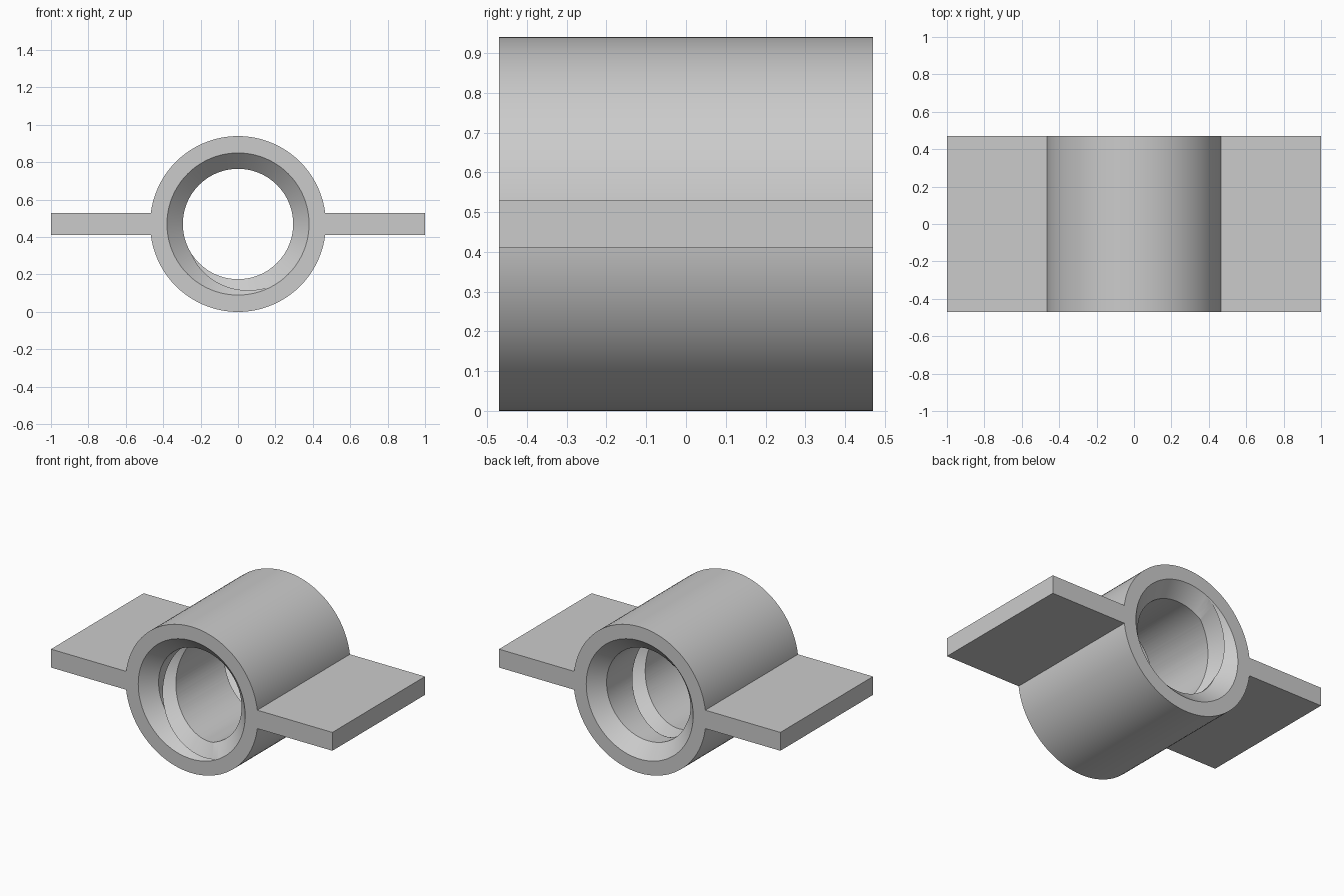
import bpy, bmesh, math

if "Cube" in bpy.data.objects:
    bpy.data.objects.remove(bpy.data.objects["Cube"])

R_OUT, R_RIM, R_BORE = 0.47, 0.38, 0.295
HALF, ZC, SEG = 0.47, 0.47, 96
PITCH, GROOVE_HALF = 0.62, 0.065

grey = bpy.data.materials.new("light_grey")
grey.diffuse_color = (0.6, 0.6, 0.6, 1)
grey.use_nodes = True
grey.node_tree.nodes["Principled BSDF"].inputs["Base Color"].default_value = grey.diffuse_color


def make_object(name, bm):
    bmesh.ops.recalc_face_normals(bm, faces=bm.faces)
    mesh = bpy.data.meshes.new(name)
    bm.to_mesh(mesh)
    bm.free()
    mesh.materials.append(grey)
    obj = bpy.data.objects.new(name, mesh)
    bpy.context.collection.objects.link(obj)
    return obj


def skin(bm, rings, closed):
    """Bridge successive closed rings of vertices with quads."""
    n, count = len(rings[0]), len(rings)
    for i in range(count if closed else count - 1):
        a, b = rings[i], rings[(i + 1) % count]
        for j in range(n):
            k = (j + 1) % n
            bm.faces.new((a[j], a[k], b[k], b[j]))
    if not closed:
        bm.faces.new(rings[0])
        bm.faces.new(rings[-1])


def ring(bm, profile, angle):
    """Place (radius, y) points at an angle around the bore axis."""
    c, s = math.cos(angle), math.sin(angle)
    return [bm.verts.new((r * c, y, ZC + r * s)) for r, y in profile]


def boolean(target, tool, operation):
    mod = target.modifiers.new(operation.lower(), 'BOOLEAN')
    mod.operation, mod.solver, mod.object = operation, 'EXACT', tool
    bpy.context.view_layer.objects.active = target
    bpy.ops.object.modifier_apply(modifier=mod.name)
    bpy.data.objects.remove(tool, do_unlink=True)


# Sleeve: tube with a chamfered bore at both ends
chamfer = R_RIM - R_BORE
profile = [(R_OUT, -HALF), (R_OUT, HALF), (R_RIM, HALF), (R_BORE, HALF - chamfer),
           (R_BORE, -HALF + chamfer), (R_RIM, -HALF)]
bm = bmesh.new()
skin(bm, [ring(bm, profile, 2 * math.pi * i / SEG) for i in range(SEG)], True)
sleeve = make_object("winged_sleeve", bm)

# Flat wings on both sides
for side in (-1, 1):
    bm = bmesh.new()
    bmesh.ops.create_cube(bm, size=1)
    for v in bm.verts:
        v.co = (side * (0.725 + v.co.x * 0.55), v.co.y * 2 * HALF, ZC + v.co.z * 0.118)
    boolean(sleeve, make_object("wing", bm), 'UNION')

# Coarse helical V groove running through the bore
r_tip, r_base = R_RIM - 0.002, 0.24
half = GROOVE_HALF * (r_tip - r_base) / (r_tip - R_BORE)
bm = bmesh.new()
rings = []
steps = 240
for i in range(steps + 1):
    depth = -0.15 + 1.24 * i / steps
    y = depth - HALF
    angle = math.radians(300) - 2 * math.pi * depth / PITCH
    rings.append(ring(bm, [(r_tip, y), (r_base, y + half), (r_base, y - half)], angle))
skin(bm, rings, False)
cutter = make_object("groove_cutter", bm)
cutter.hide_render = True
boolean(sleeve, cutter, 'DIFFERENCE')

# Smooth round walls, sharp edges
bpy.ops.object.select_all(action='DESELECT')
sleeve.select_set(True)
bpy.context.view_layer.objects.active = sleeve
bpy.ops.object.shade_smooth_by_angle(angle=math.radians(25))
